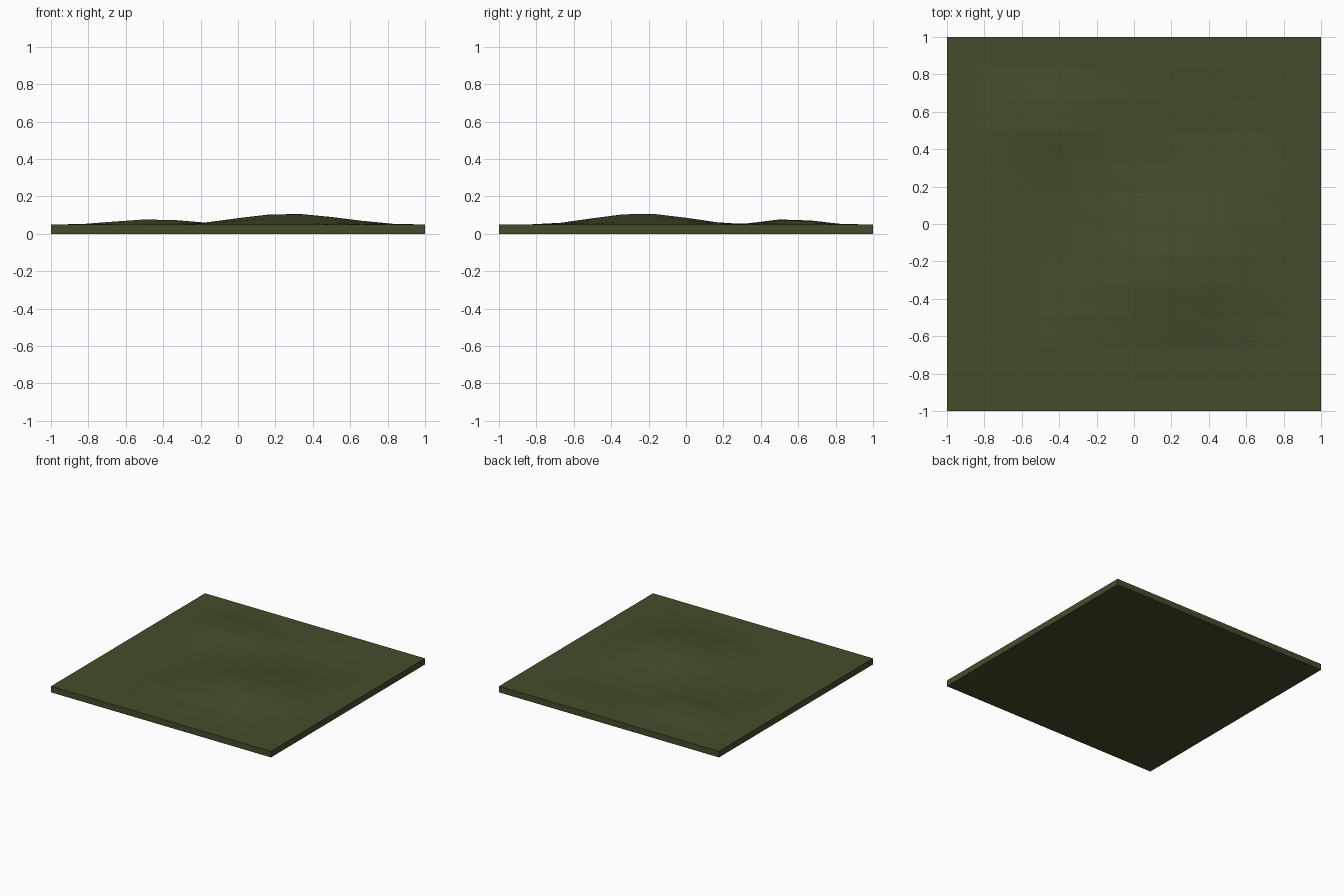
import bpy, bmesh, math

if "Cube" in bpy.data.objects:
    bpy.data.objects.remove(bpy.data.objects["Cube"])

N = 12          # cells per side
BASE = 0.05     # slab thickness

# hills and hollows: centre x, centre y, radius x, radius y, height
FEATURES = [
    (0.27, -0.24, 0.27, 0.25, 0.060),
    (-0.45, 0.55, 0.20, 0.15, 0.031),
    (0.42, 0.45, 0.26, 0.20, -0.013),
    (-0.45, -0.12, 0.20, 0.32, -0.012),
    (0.15, -0.72, 0.25, 0.12, -0.006),
]


def height(x, y):
    fade = min(1, (1 - max(abs(x), abs(y))) / 0.34)
    h = sum(a * math.exp(-0.5 * (((x - cx) / rx) ** 2 + ((y - cy) / ry) ** 2))
            for cx, cy, rx, ry, a in FEATURES)
    return BASE + h * fade


def material(name, rgb):
    m = bpy.data.materials.new(name)
    m.diffuse_color = (*rgb, 1)
    m.use_nodes = True
    m.node_tree.nodes["Principled BSDF"].inputs["Base Color"].default_value = m.diffuse_color
    return m


bm = bmesh.new()
# rolling top surface, split along falling diagonals
pos = [-1 + 2 * i / N for i in range(N + 1)]
v = [[bm.verts.new((x, y, height(x, y))) for y in pos] for x in pos]
for i in range(N):
    for j in range(N):
        a, b, c, d = v[i][j], v[i + 1][j], v[i + 1][j + 1], v[i][j + 1]
        bm.faces.new((a, b, d))
        bm.faces.new((b, c, d))

# straight sides and flat underside
rim = ([v[i][0] for i in range(N)] + [v[N][j] for j in range(N)]
       + [v[i][N] for i in range(N, 0, -1)] + [v[0][j] for j in range(N, 0, -1)])
low = [bm.verts.new((p.co.x, p.co.y, 0)) for p in rim]
for k in range(len(rim)):
    n = (k + 1) % len(rim)
    bm.faces.new((rim[k], low[k], low[n], rim[n]))
bm.faces.new(low[::-1])
bmesh.ops.recalc_face_normals(bm, faces=bm.faces)

mesh = bpy.data.meshes.new("ground_tile")
bm.to_mesh(mesh)
bm.free()
mesh.materials.append(material("grass", (0.055, 0.075, 0.025)))
tile = bpy.data.objects.new("ground_tile", mesh)
bpy.context.collection.objects.link(tile)
